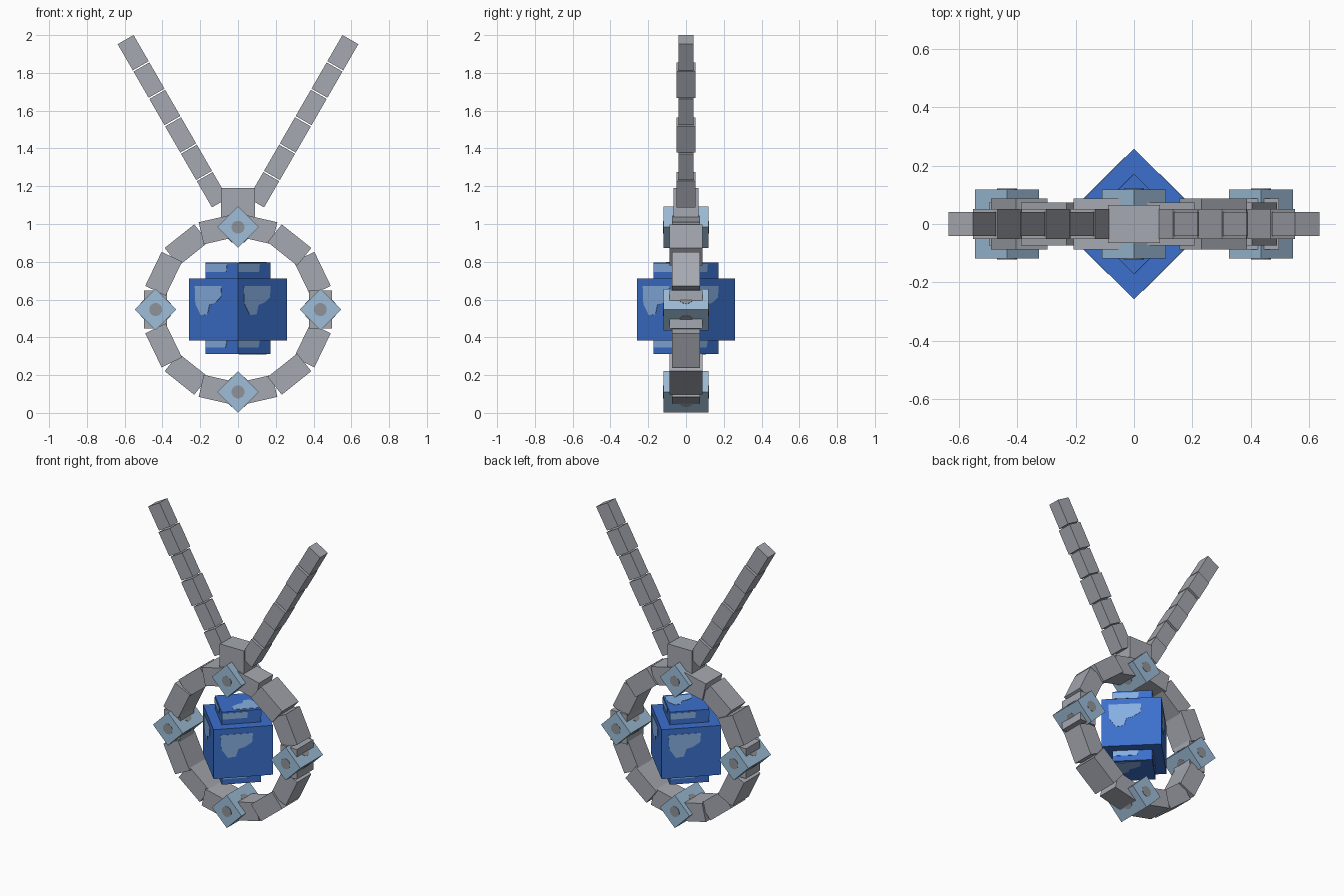
import bpy, bmesh, math
from mathutils import Matrix, Vector

if "Cube" in bpy.data.objects:
    bpy.data.objects.remove(bpy.data.objects["Cube"])


def material(name, rgb):
    m = bpy.data.materials.new(name)
    m.diffuse_color = (*rgb, 1)
    m.use_nodes = True
    m.node_tree.nodes["Principled BSDF"].inputs["Base Color"].default_value = m.diffuse_color
    return m


GREY = material("stone grey", (0.376, 0.392, 0.434))
PALE = material("pale blue", (0.342, 0.515, 0.686))
BLUE = material("deep blue", (0.045, 0.162, 0.61))
SHINE = material("light blue", (0.242, 0.429, 0.753))
DOT = material("dull grey", (0.275, 0.296, 0.319))


def T(x, y, z):
    return Matrix.Translation((x, y, z))


def R(deg, axis):
    return Matrix.Rotation(math.radians(deg), 4, axis)


def finish(name, bm, mat):
    bmesh.ops.recalc_face_normals(bm, faces=bm.faces)
    me = bpy.data.meshes.new(name)
    bm.to_mesh(me)
    bm.free()
    me.materials.append(mat)
    ob = bpy.data.objects.new(name, me)
    bpy.context.collection.objects.link(ob)


def box(name, size, mat, matrix):
    bm = bmesh.new()
    bmesh.ops.create_cube(bm, size=1, matrix=matrix @ Matrix.Diagonal((*size, 1)))
    finish(name, bm, mat)


def plate(name, pts, mat, matrix):
    """Thin outline plate lying on the local xy plane, facing local +z."""
    bm = bmesh.new()
    face = bm.faces.new([bm.verts.new((x, y, -0.002)) for x, y in pts])
    ext = bmesh.ops.extrude_face_region(bm, geom=[face])["geom"]
    verts = [g for g in ext if isinstance(g, bmesh.types.BMVert)]
    bmesh.ops.translate(bm, vec=Vector((0, 0, 0.004)), verts=verts)
    bm.transform(matrix)
    finish(name, bm, mat)


CZ, RAD = 0.547, 0.437          # ring centre height and radius

# Ring of blocks, alternately narrow and wide
for k in range(14):
    a = (k + 0.5) * 360 / 14
    t = math.radians(a)
    depth = 0.175 if k % 2 else 0.148
    box("ring_block", (0.2, depth, 0.12), GREY,
        T(RAD * math.sin(t), 0, CZ + RAD * math.cos(t)) @ R(a, 'Y'))

# Four diamond studs with round inlays
disc = [(0.035 * math.cos(i * math.pi / 6), 0.035 * math.sin(i * math.pi / 6))
        for i in range(12)]
HALF = 0.0778
for k in range(4):
    t = k * math.pi / 2
    m = T(0.436 * math.sin(t), 0, CZ + 0.436 * math.cos(t)) @ R(45, 'Y')
    box("stud", (2 * HALF, 0.238, 2 * HALF), PALE, m)
    for side in (90, -90):
        plate("stud_inlay", disc, DOT, m @ R(side, 'X') @ T(0, 0, 0.119))
    for q in range(4):
        plate("stud_side_inlay", disc, DOT, m @ R(90 * q, 'Y') @ T(0, 0, HALF))

# Clasp where the cord meets the ring
box("clasp", (0.178, 0.132, 0.18), GREY, T(0, 0, 1.1))

# Two cord strands rising outwards
for s in (1, -1):
    for i in range(6):
        d = 0.1676 * i
        depth = 0.102 if i % 2 else 0.082
        box("cord_link", (0.097, depth, 0.16), GREY,
            T(s * (0.555 - d * 0.5), 0, 1.907 - d * 0.866) @ R(30 * s, 'Y'))

# Gem: wide block with a taller, slimmer block through it
box("gem_body", (0.365, 0.365, 0.33), BLUE, T(0, 0, CZ) @ R(45, 'Z'))
box("gem_core", (0.243, 0.243, 0.486), BLUE, T(0, 0, 0.554) @ R(45, 'Z'))

# Shine patches on the gem faces
blotch = [(-0.14, 0.125), (0.06, 0.125), (0.055, 0.065), (0.01, 0.035),
          (-0.03, 0.025), (-0.045, -0.025), (-0.095, -0.03), (-0.135, 0.03)]
upper = [(-0.118, 0.24), (0.04, 0.24), (0.035, 0.2), (-0.118, 0.2)]
lower = [(-0.118, -0.165), (0.04, -0.165), (0.03, -0.2), (-0.118, -0.2)]
for k in range(4):
    m = T(0, 0, CZ) @ R(90 * k - 45, 'Z') @ R(90, 'X')
    plate("body_shine", blotch, SHINE, m @ T(0, 0, 0.1825))
    for shape in (upper, lower):
        plate("core_shine", shape, SHINE, m @ T(0, 0, 0.1215))
cap = [(x * 0.8, y * 0.8) for x, y in blotch]
plate("top_shine", cap, SHINE, T(0, 0, 0.797) @ R(-135, 'Z'))
plate("bottom_shine", cap, SHINE, T(0, 0, 0.311) @ R(180, 'X') @ R(-135, 'Z'))
